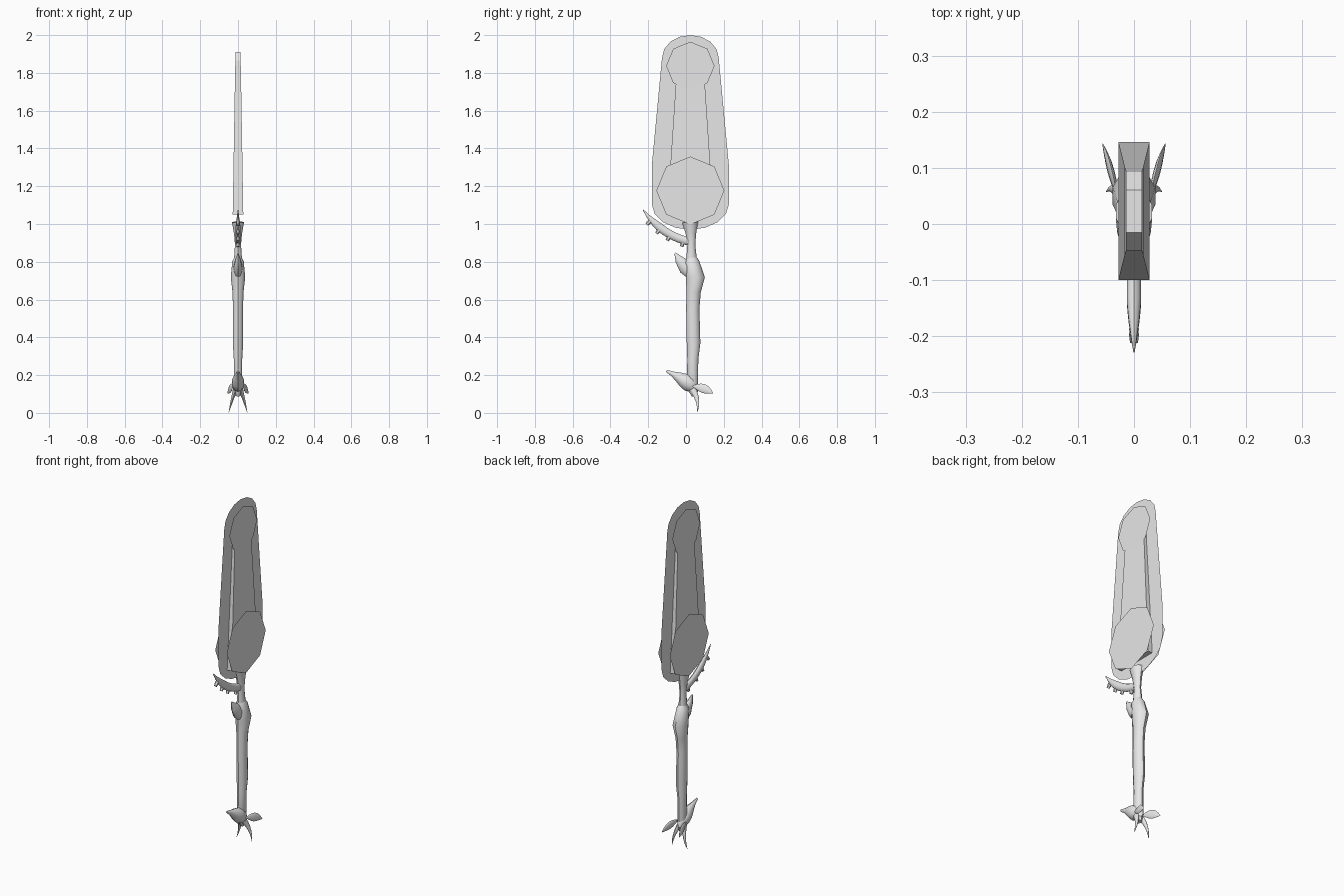
import bpy, bmesh
from math import sin, cos, pi, tau, radians
from mathutils import Vector

cube = bpy.data.objects.get("Cube")
if cube:
    bpy.data.objects.remove(cube, do_unlink=True)

grey = bpy.data.materials.new("plain_grey")
grey.use_nodes = True
grey.diffuse_color = (0.8, 0.8, 0.8, 1)
shader = grey.node_tree.nodes["Principled BSDF"]
shader.inputs["Base Color"].default_value = grey.diffuse_color

BLADE_Y = 0.023  # middle of the blade, front to back


def finish(name, bm):
    bmesh.ops.recalc_face_normals(bm, faces=bm.faces)
    mesh = bpy.data.meshes.new(name)
    bm.to_mesh(mesh)
    bm.free()
    mesh.materials.append(grey)
    part = bpy.data.objects.new(name, mesh)
    bpy.context.collection.objects.link(part)
    return part


def smooth(part):
    bpy.ops.object.select_all(action='DESELECT')
    part.select_set(True)
    bpy.context.view_layer.objects.active = part
    bpy.ops.object.shade_smooth_by_angle(angle=radians(40))


def mirror(part):
    part.modifiers.new("mirror", 'MIRROR').use_axis[0] = True


def arc(centre_z, half_width, height, start, end, steps):
    """Points of an oval arc in the blade's plane."""
    angles = [start + (end - start) * i / steps for i in range(steps + 1)]
    return [(BLADE_Y + half_width * cos(a), centre_z + height * sin(a)) for a in angles]


def sheet(name, outline, x):
    """Flat sheet facing sideways."""
    bm = bmesh.new()
    bm.faces.new([bm.verts.new((x, y, z)) for y, z in outline])
    part = finish(name, bm)
    if x * part.data.polygons[0].normal.x < 0:
        part.data.flip_normals()
    return part


def skin(name, rings):
    """Closed solid through matching rings of points."""
    bm = bmesh.new()
    rings = [[bm.verts.new(point) for point in ring] for ring in rings]
    for low, high in zip(rings, rings[1:]):
        for k in range(len(low)):
            bm.faces.new((low[k - 1], low[k], high[k], high[k - 1]))
    bm.faces.new(rings[0])
    bm.faces.new(rings[-1])
    return finish(name, bm)


def tube(name, centres, radii, flatness, sides=10):
    """Oval tube along a path; flatness scales its sideways radius."""
    rings = []
    last = len(centres) - 1
    for i, (centre, radius) in enumerate(zip(centres, radii)):
        along = (centres[min(i + 1, last)] - centres[max(i - 1, 0)]).normalized()
        up = along.cross(Vector((1, 0, 0))).normalized()
        across = along.cross(up) * flatness
        angles = [tau * k / sides for k in range(sides)]
        rings.append([centre + radius * (up * cos(a) + across * sin(a)) for a in angles])
    part = skin(name, rings)
    smooth(part)
    return part


def bend(start, control, end, t):
    """Point on a simple curve through three guide points."""
    start, control, end = Vector(start), Vector(control), Vector(end)
    return start.lerp(control, t).lerp(control.lerp(end, t), t)


def curved_tube(name, guides, radius_rule, flatness, steps=6):
    stops = [i / steps for i in range(steps + 1)]
    centres = [bend(*guides, t) for t in stops]
    return tube(name, centres, [radius_rule(t) for t in stops], flatness)


def column(name, rows, flatness):
    """Upright tube from rows of front-to-back position, height and radius."""
    centres = [Vector((0, y, z)) for y, z, radius in rows]
    return tube(name, centres, [radius for y, z, radius in rows], flatness)


# Broad thin blade, rounded at both ends
shoulders = [(BLADE_Y + side * 0.204, 1.31) for side in (-1, 1)]
tip = arc(1.88, 0.15, 0.12, 0, pi, 8)
heel = arc(1.105, 0.204, 0.135, pi, tau, 8)
sheet("blade_sheet", tip + shoulders[:1] + heel + shoulders[1:], 0)

# Eight-sided plates on both faces
for label, side in (("left", 1), ("right", -1)):
    lower = arc(1.177, 0.18, 0.18, 0, tau, 8)[:-1]
    upper = arc(1.837, 0.128, 0.128, 0, tau, 8)[:-1]
    sheet(label + "_lower_plate", lower, side * 0.037)
    sheet(label + "_upper_plate", upper, side * 0.0175)

# Tapered raised spine between the plates
spine_rings = []
for z, depth, width in ((1.05, 0.123, 0.028), (1.74, 0.077, 0.0165),
                        (1.865, 0.07, 0.014), (1.91, 0.038, 0.014)):
    corners = ((-1, -1), (1, -1), (1, 1), (-1, 1))
    spine_rings.append([(i * width, BLADE_Y + j * depth, z) for i, j in corners])
skin("blade_spine", spine_rings)

# Neck, swelling grip and the pointed spur at its top
column("neck", [(0.022, 1.01, 0.042), (0.026, 0.95, 0.028),
                (0.028, 0.89, 0.021), (0.03, 0.79, 0.03)], 0.8)
column("grip", [(0.03, 0.83, 0.022), (0.03, 0.8, 0.04), (0.05, 0.715, 0.05),
                (0.04, 0.64, 0.038), (0.036, 0.55, 0.035), (0.04, 0.37, 0.036),
                (0.036, 0.28, 0.029), (0.034, 0.13, 0.03), (0.045, 0.09, 0.014)], 0.8)
column("grip_spur", [(-0.058, 0.846, 0.004), (-0.035, 0.81, 0.024),
                     (0, 0.77, 0.04), (0.035, 0.73, 0.03)], 0.6)

# Curved hook with studs along its outer edge
hook_guides = ((0, -0.228, 1.076), (0, -0.12, 0.93), (0, 0.03, 0.905))
curved_tube("hook", hook_guides, lambda t: 0.002 + 0.02 * min(1, 3 * t), 0.6, 8)
for number, t in enumerate((0.2, 0.4, 0.6, 0.85)):
    root = bend(*hook_guides, t)
    along = bend(*hook_guides, t + 0.1) - root
    outward = Vector((0, along.z, -along.y)).normalized()
    ends = [root + outward * reach for reach in (0.01, 0.036)]
    tube("hook_stud_" + "abcd"[number], ends, (0.012, 0.009), 0.9, 6)

# Beak-shaped pommel, widest towards the back
curved_tube("pommel_beak", ((0, -0.103, 0.222), (0, 0, 0.175), (0, 0.065, 0.115)),
            lambda t: 0.006 + 0.037 * sin(pi * t ** 1.5), 0.8)

# Paired claws and leaves below the pommel
mirror(curved_tube("pommel_claws",
                   ((0.014, 0.035, 0.125), (0.035, 0.075, 0.06), (0.049, 0.058, 0.002)),
                   lambda t: 0.001 + 0.017 * (1 - t), 0.7))
mirror(curved_tube("pommel_leaves",
                   ((0.026, 0.035, 0.142), (0.04, 0.095, 0.135), (0.056, 0.143, 0.104)),
                   lambda t: 0.002 + 0.022 * sin(pi * t), 0.25))
